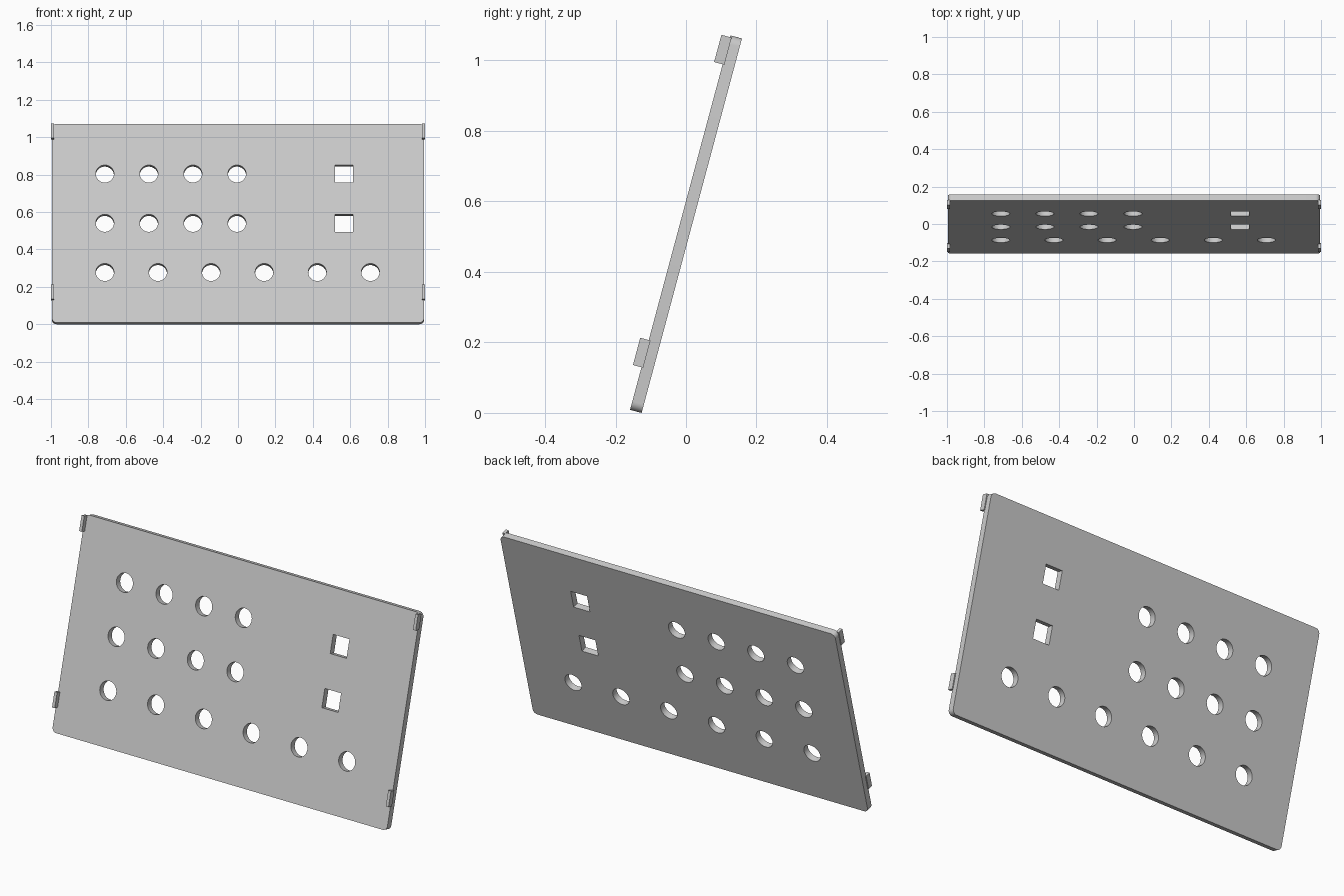
import bpy, bmesh
from math import sin, cos, pi, radians
from mathutils import Matrix

cube = bpy.data.objects.get("Cube")
if cube:
    bpy.data.objects.remove(cube, do_unlink=True)

HALF_W, HALF_H, THICK = 0.995, 0.55, 0.034
CORNER = 0.025
ROWS = (0.274, 0.001, -0.271)
HOLE = 0.0485

grey = bpy.data.materials.new("light grey")
grey.use_nodes = True
colour = (0.6, 0.6, 0.6, 1)
grey.diffuse_color = colour
grey.node_tree.nodes["Principled BSDF"].inputs["Base Color"].default_value = colour

# Leaning frame: local x is width, local y runs up the panel, local z faces front
lean = Matrix.Translation((0, 0, 0.5355)) @ Matrix.Rotation(radians(75), 4, "X")


def circle(cx, cy, r, n=40):
    return [(cx + r * cos(2 * pi * i / n), cy + r * sin(2 * pi * i / n)) for i in range(n)]


def square(cx, cy, r):
    return [(cx + sx * r, cy + sy * r) for sx, sy in ((-1, -1), (1, -1), (1, 1), (-1, 1))]


def rounded_rectangle(w, h, r, steps=6):
    points = []
    for k, (sx, sy) in enumerate(((1, 1), (-1, 1), (-1, -1), (1, -1))):
        for i in range(steps + 1):
            a = (k + i / steps) * pi / 2
            points.append((sx * (w - r) + r * cos(a), sy * (h - r) + r * sin(a)))
    return points


def plate(name, outlines, thickness):
    """Filled plate; every outline after the first is a hole."""
    curve = bpy.data.curves.new(name, "CURVE")
    curve.dimensions = "2D"
    curve.fill_mode = "BOTH"
    curve.extrude = thickness / 2
    for outline in outlines:
        spline = curve.splines.new("POLY")
        spline.points.add(len(outline) - 1)
        for point, (x, y) in zip(spline.points, outline):
            point.co = (x, y, 0, 1)
        spline.use_cyclic_u = True
    source = bpy.data.objects.new(name + " outline", curve)
    bpy.context.collection.objects.link(source)
    bpy.context.view_layer.update()
    mesh = bpy.data.meshes.new_from_object(
        source.evaluated_get(bpy.context.evaluated_depsgraph_get()))
    bpy.data.objects.remove(source, do_unlink=True)
    bpy.data.curves.remove(curve)
    bm = bmesh.new()
    bm.from_mesh(mesh)
    bmesh.ops.remove_doubles(bm, verts=bm.verts, dist=1e-5)
    bmesh.ops.recalc_face_normals(bm, faces=bm.faces)
    bm.to_mesh(mesh)
    bm.free()
    return finish(name, mesh)


def finish(name, mesh):
    mesh.name = name
    mesh.materials.clear()
    mesh.materials.append(grey)
    obj = bpy.data.objects.new(name, mesh)
    bpy.context.collection.objects.link(obj)
    obj.matrix_world = lean
    return obj


# Panel with round holes and two square openings
outlines = [rounded_rectangle(HALF_W, HALF_H, CORNER)]
for row in ROWS[:2]:
    outlines += [circle(-0.712 + 0.2355 * i, row, HOLE) for i in range(4)]
    outlines.append(square(0.567, row, HOLE))
outlines += [circle(-0.712 + 0.284 * i, ROWS[2], HOLE) for i in range(6)]
panel = plate("panel", outlines, THICK)
bpy.ops.object.select_all(action="DESELECT")
panel.select_set(True)
bpy.context.view_layer.objects.active = panel
bpy.ops.object.shade_smooth_by_angle(angle=radians(30))

# Small tabs standing forward at the side edges
for side, x in (("left", 0.992), ("right", -0.992)):
    for level, y in (("upper", 0.505), ("lower", -0.385)):
        bm = bmesh.new()
        bmesh.ops.create_cube(bm, size=1, matrix=Matrix.Translation((x, y, 0.027))
                              @ Matrix.Diagonal((0.016, 0.08, 0.030, 1)))
        mesh = bpy.data.meshes.new("tab")
        bm.to_mesh(mesh)
        bm.free()
        finish(f"{level}_{side}_tab", mesh)
